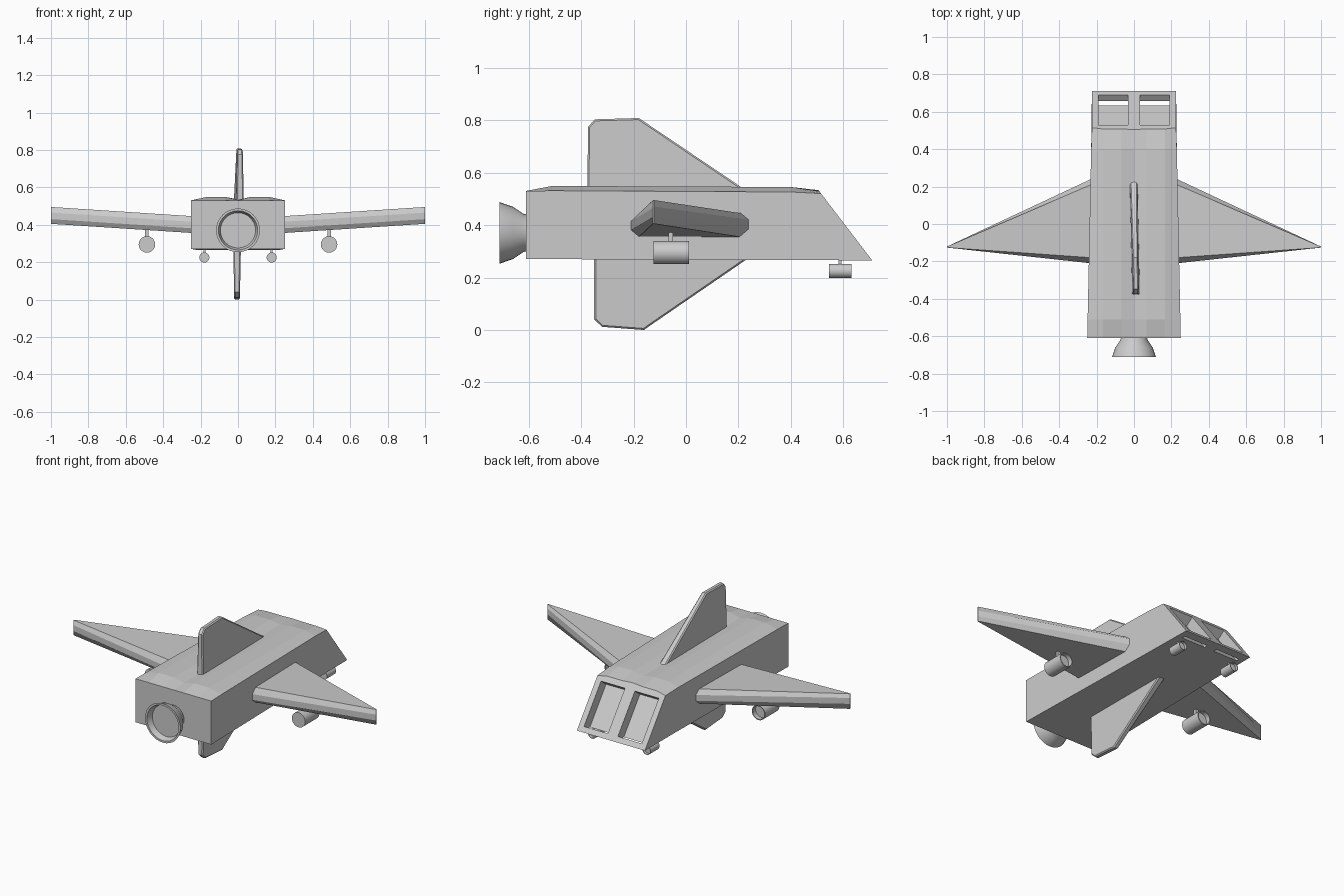
import bpy, bmesh, math
from mathutils import Matrix, Vector

if "Cube" in bpy.data.objects:
    bpy.data.objects.remove(bpy.data.objects["Cube"])

grey = bpy.data.materials.new("light_grey")
grey.diffuse_color = (0.6, 0.6, 0.6, 1)
grey.use_nodes = True
grey.node_tree.nodes["Principled BSDF"].inputs["Base Color"].default_value = grey.diffuse_color


def finish(name, bm, smooth=False):
    bmesh.ops.recalc_face_normals(bm, faces=bm.faces)
    me = bpy.data.meshes.new(name)
    bm.to_mesh(me)
    bm.free()
    me.materials.append(grey)
    ob = bpy.data.objects.new(name, me)
    bpy.context.collection.objects.link(ob)
    if smooth:
        bpy.ops.object.select_all(action='DESELECT')
        ob.select_set(True)
        bpy.context.view_layer.objects.active = ob
        bpy.ops.object.shade_smooth_by_angle(angle=math.radians(30))
    return ob


def loft(name, sections):
    """Join equal-length rings and cap both ends."""
    bm = bmesh.new()
    rings = [[bm.verts.new(p) for p in s] for s in sections]
    n = len(rings[0])
    for a, b in zip(rings, rings[1:]):
        for i in range(n):
            j = (i + 1) % n
            bm.faces.new((a[i], a[j], b[j], b[i]))
    bm.faces.new(rings[0])
    bm.faces.new(rings[-1])
    return finish(name, bm)


def lathe(name, profile, x, z, sides=32):
    """Spin (radius, y) points around a lengthwise axis; both ends are on the axis."""
    bm = bmesh.new()
    rings = []
    for r, y in profile:
        if r == 0:
            rings.append([bm.verts.new((x, y, z))] * sides)
        else:
            rings.append([bm.verts.new((x + r * math.cos(t), y, z + r * math.sin(t)))
                          for t in (2 * math.pi * i / sides for i in range(sides))])
    for a, b in zip(rings, rings[1:]):
        for i in range(sides):
            j = (i + 1) % sides
            bm.faces.new(list(dict.fromkeys((a[i], a[j], b[j], b[i]))))
    return finish(name, bm, True)


def box(name, loc, size, rot=None):
    bm = bmesh.new()
    m = Matrix.Translation(loc) @ (rot or Matrix()) @ Matrix.Diagonal((*size, 1))
    bmesh.ops.create_cube(bm, size=1, matrix=m)
    return finish(name, bm)


# Fuselage: box section with two low ridges along the roof
def section(y, w, base, edge, ridge, mid):
    half = [(0.068, ridge), (0.165, ridge), (w, edge)]
    top = [(-x, z) for x, z in reversed(half)] + [(0, mid)] + half
    return [(x, y, z) for x, z in top + [(w, base), (-w, base)]]


nose = []
for x, y, z in section(0, 0.225, 0.265, 0.52, 0.529, 0.533):
    nose.append((x, 0.71 - (z - 0.265) * 0.765, z))  # raked windscreen plane
body = loft("fuselage", [
    section(-0.61, 0.25, 0.27, 0.53, 0.53, 0.53),
    section(-0.51, 0.248, 0.27, 0.531, 0.549, 0.533),
    section(0.40, 0.229, 0.267, 0.526, 0.545, 0.535),
    nose])

# Recessed windscreen panes
tilt = Matrix.Rotation(-math.atan2(0.794, 0.607), 4, 'X')
for s in (-1, 1):
    cut = box("window_cutter", (s * 0.112, 0.61, 0.396), (0.158, 0.264, 0.12), tilt)
    cut.hide_render = True
    cut.hide_viewport = False
    mod = body.modifiers.new("window_cut", 'BOOLEAN')
    mod.operation = 'DIFFERENCE'
    mod.solver = 'EXACT'
    mod.object = cut
    bpy.context.view_layer.objects.active = body
    bpy.ops.object.modifier_apply(modifier=mod.name)
    bpy.data.objects.remove(cut)

# Engine nozzle with recessed disc
lathe("engine_nozzle", [(0, -0.60), (0.068, -0.60), (0.073, -0.62), (0.10, -0.66),
                        (0.117, -0.71), (0.105, -0.71), (0.094, -0.675), (0, -0.675)],
      0, 0.37)

# Wings: chamfered slab root narrowing to a thin vertical tip edge
wing_profile = [(-0.21, 0.415), (-0.18, 0.445), (0.21, 0.445), (0.24, 0.42),
                (0.24, 0.385), (0.205, 0.355), (-0.18, 0.355), (-0.21, 0.38)]
for s, side in ((-1, "left"), (1, "right")):
    root = [(s * 0.23, y, z) for y, z in wing_profile]
    tip = [(s * 1.0, -0.125 + (y + 0.125) * 0.012, z + 0.05) for y, z in wing_profile]
    loft(side + "_wing", [root, tip])


# Fins: swept plate, thinner at the tip, with softened edges
def fin(name, outline, root_z, tip_z, x0, yaw):
    rings = []
    for s in (-1, 1):
        ring = []
        for y, z in outline:
            k = (z - root_z) / (tip_z - root_z)
            ring.append((x0 - yaw * y + s * (0.021 - 0.006 * k), y, z))
        rings.append(ring)
    ob = loft(name, rings)
    mod = ob.modifiers.new("edge_bevel", 'BEVEL')
    mod.width = 0.006
    mod.segments = 1
    mod.limit_method = 'ANGLE'
    mod.angle_limit = math.radians(60)


fin("upper_fin", [(-0.377, 0.50), (-0.373, 0.775), (-0.348, 0.803), (-0.18, 0.808),
                  (0.21, 0.545), (0.275, 0.50)], 0.5, 0.81, 0.003, 0.02)
fin("lower_fin", [(-0.35, 0.30), (-0.35, 0.04), (-0.32, 0.012), (-0.16, 0.0),
                  (-0.135, 0.018), (0.225, 0.265), (0.275, 0.30)], 0.3, 0.0, -0.005, 0.0)


# Pods hung on short pylons, hollow at the nose end
def pod(name, x, z, r, y0, y1, py, top):
    lathe(name, [(0, y0), (r, y0), (r, y1), (r * 0.87, y1),
                 (r * 0.87, y1 - r * 0.6), (0, y1 - r * 0.6)], x, z, 24)
    lo = z + r * 0.8
    box(name + "_pylon", (x, py, (lo + top) / 2), (r * 0.42, r * 0.42, top - lo))


for s, side in ((-1, "left"), (1, "right")):
    pod(side + "_wing_pod", s * 0.487, 0.295, 0.044, -0.124, 0.011, -0.058, 0.39)
    pod(side + "_nose_pod", s * 0.18, 0.225, 0.027, 0.545, 0.63, 0.587, 0.28)
